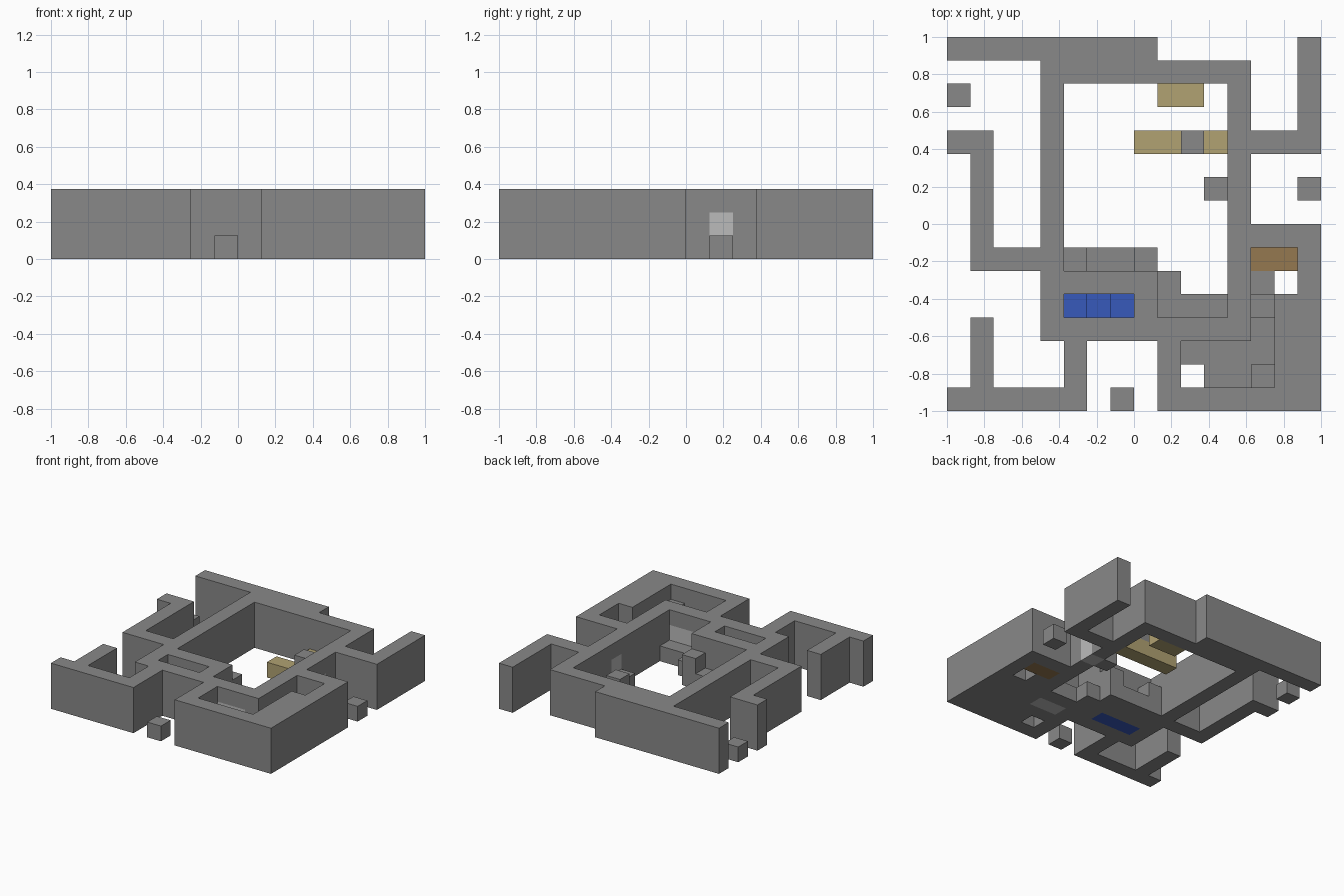
import bpy
import bmesh
from mathutils import Vector

if "Cube" in bpy.data.objects:
    bpy.data.objects.remove(bpy.data.objects["Cube"], do_unlink=True)

UNIT = 0.125

# Floor plan, back row first; each symbol is a stack of blocks
PLAN = [
    "#########......#",
    "....#########..#",
    "o...#....tt.#..#",
    "....#.......#..#",
    "##..#...ttTt####",
    ".#..#.......#...",
    ".#..#......oD..o",
    ".#..#.......#...",
    ".#..#.......####",
    ".####soos...#bb#",
    "....#####o..#o.#",
    "....#UuU#ooo#p##",
    ".#..######DD#o##",
    ".#...#...#oooo##",
    ".#...#...#.oop##",
    "######.o.#######",
]

# Parts in each stack, from the ground up
STACKS = {
    "#": ["walls"] * 3,
    "o": ["floor_slabs"],
    "p": ["floor_slabs", "stone_blocks"],
    "s": ["floor_slabs", "stone_blocks"],
    "t": ["benches"],
    "T": ["benches", "stone_blocks"],
    "b": ["chest"],
    "u": ["blue_seat"],
    "U": ["blue_seat"] * 2,
    "D": ["doors", "doors", "walls"],
}

# Colours
def material(name, color):
    mat = bpy.data.materials.new(name)
    mat.use_nodes = True
    mat.diffuse_color = (*color, 1)
    mat.node_tree.nodes["Principled BSDF"].inputs["Base Color"].default_value = (*color, 1)
    return mat

stone = material("stone_grey", (0.25, 0.25, 0.25))
PARTS = {
    "walls": stone,
    "floor_slabs": stone,
    "stone_blocks": stone,
    "benches": material("tan_wood", (0.44, 0.36, 0.17)),
    "chest": material("brown_wood", (0.30, 0.19, 0.08)),
    "blue_seat": material("blue_cloth", (0.038, 0.10, 0.5)),
    "doors": material("light_grey", (0.5, 0.5, 0.5)),
}

# Fill the block grid from the plan
blocks = {}
for y, row in enumerate(reversed(PLAN)):
    for x, symbol in enumerate(row):
        for z, part in enumerate(STACKS.get(symbol, [])):
            blocks[x, y, z] = part

AXES = [Vector((1, 0, 0)), Vector((0, 1, 0)), Vector((0, 0, 1))]

# Build the outer skin of one part, merging flat areas
def build(part, mat):
    bm = bmesh.new()
    for cell, owner in blocks.items():
        if owner != part:
            continue
        centre = Vector(cell) + Vector((-7.5, -7.5, 0.5))
        for i in range(3):
            for sign in (-1, 1):
                n = AXES[i] * sign
                u, v = AXES[i - 2], AXES[i - 1] * sign
                if tuple(int(c) for c in Vector(cell) + n) in blocks:
                    continue
                corners = [(-1, -1), (1, -1), (1, 1), (-1, 1)]
                bm.faces.new([bm.verts.new((centre + (n + u * a + v * b) / 2) * UNIT)
                              for a, b in corners])
    bmesh.ops.remove_doubles(bm, verts=bm.verts[:], dist=0.001)
    bmesh.ops.dissolve_limit(bm, angle_limit=0.01, verts=bm.verts[:], edges=bm.edges[:])
    bmesh.ops.triangulate(bm, faces=[f for f in bm.faces if len(f.verts) > 4])
    mesh = bpy.data.meshes.new(part)
    bm.to_mesh(mesh)
    bm.free()
    mesh.materials.append(mat)
    bpy.context.collection.objects.link(bpy.data.objects.new(part, mesh))

for part, mat in PARTS.items():
    build(part, mat)
